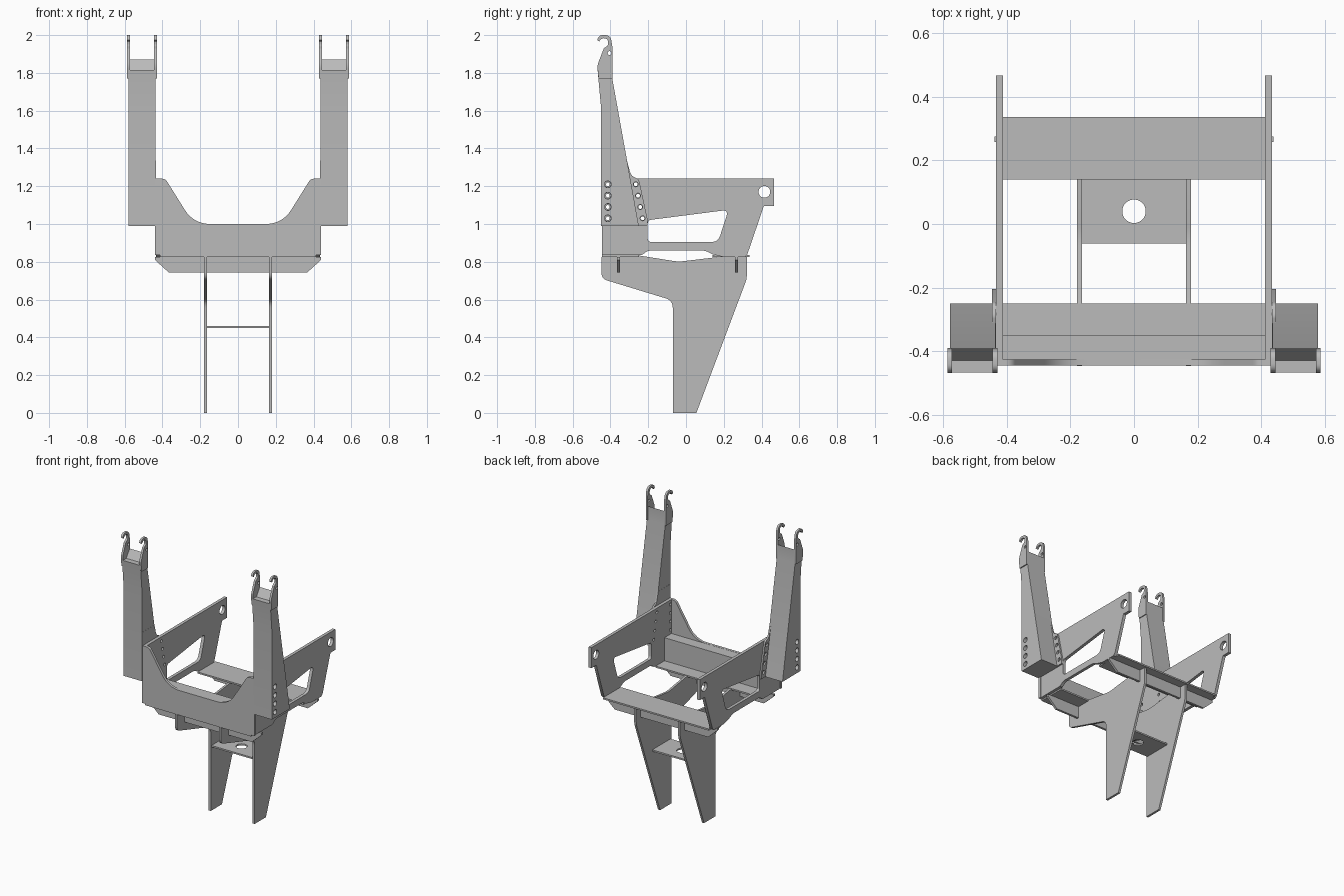
import bpy
import bmesh
import math
from mathutils import Matrix, Vector

cube = bpy.data.objects.get("Cube")
if cube:
    bpy.data.objects.remove(cube, do_unlink=True)

steel = bpy.data.materials.new("grey steel")
steel.use_nodes = True
GREY = (0.5, 0.5, 0.5, 1)
steel.diffuse_color = GREY
steel.node_tree.nodes["Principled BSDF"].inputs["Base Color"].default_value = GREY

# Local outline axes mapped to world: outline u, outline v, thickness
AXES = {
    "x": Matrix(((0, 0, 1, 0), (1, 0, 0, 0), (0, 1, 0, 0), (0, 0, 0, 1))),
    "y": Matrix(((1, 0, 0, 0), (0, 0, -1, 0), (0, 1, 0, 0), (0, 0, 0, 1))),
    "z": Matrix.Identity(4),
}


def circle(u, v, r, n=24):
    return [(u + r * math.cos(math.tau * i / n), v + r * math.sin(math.tau * i / n))
            for i in range(n)]


def rect(u0, u1, v0, v1):
    return [(u0, v0), (u1, v0), (u1, v1), (u0, v1)]


def rounded(points, steps=8):
    """Corners given as (u, v, setback) become smooth bends."""
    out = []
    for i, p in enumerate(points):
        c = Vector(p[:2])
        if len(p) == 2:
            out.append(tuple(c))
            continue
        a = c + (Vector(points[i - 1][:2]) - c).normalized() * p[2]
        b = c + (Vector(points[(i + 1) % len(points)][:2]) - c).normalized() * p[2]
        for k in range(steps + 1):
            t = k / steps
            out.append(tuple(a * (1 - t) ** 2 + c * 2 * t * (1 - t) + b * t * t))
    return out


def symmetric(half):
    return half + [(-p[0],) + tuple(p[1:]) for p in reversed(half)]


def plate(name, axis, lo, hi, outline, holes=()):
    """Flat plate with cut-outs, spanning lo..hi along an axis."""
    curve = bpy.data.curves.new(name, "CURVE")
    curve.dimensions = "2D"
    curve.fill_mode = "BOTH"
    curve.extrude = abs(hi - lo) / 2
    for loop in (rounded(outline), *holes):
        spline = curve.splines.new("POLY")
        spline.points.add(len(loop) - 1)
        for point, (u, v) in zip(spline.points, loop):
            point.co = (u, v, 0, 1)
        spline.use_cyclic_u = True
    temp = bpy.data.objects.new(name + "_outline", curve)
    bpy.context.collection.objects.link(temp)
    graph = bpy.context.evaluated_depsgraph_get()
    mesh = bpy.data.meshes.new_from_object(temp.evaluated_get(graph))
    bpy.data.objects.remove(temp, do_unlink=True)
    bpy.data.curves.remove(curve)

    shift = Vector([(lo + hi) / 2 if a == axis else 0 for a in "xyz"])
    bm = bmesh.new()
    bm.from_mesh(mesh)
    bm.transform(Matrix.Translation(shift) @ AXES[axis])
    bmesh.ops.remove_doubles(bm, verts=bm.verts, dist=0.0001)
    bmesh.ops.recalc_face_normals(bm, faces=bm.faces)
    bm.to_mesh(mesh)
    bm.free()
    mesh.shade_smooth()
    mesh.set_sharp_from_angle(angle=math.radians(30))
    mesh.materials.clear()
    mesh.materials.append(steel)
    mesh.name = name
    obj = bpy.data.objects.new(name, mesh)
    bpy.context.collection.objects.link(obj)
    return obj


# Bolt rows shared by the posts and the side plates
BOLT_Z = [1.03 + 0.06 * i for i in range(4)]
front_bolts = [(-0.414, z) for z in BOLT_Z]
rear_bolts = [(-0.23 - 0.2 * (z - 1.03), z) for z in BOLT_Z]

side_outline = [(-0.427, 0.835), (-0.235, 0.835), (-0.2, 0.86, 0.02), (0.1, 0.86, 0.02),
                (0.14, 0.84), (0.2, 0.825), (0.31, 0.825), (0.325, 0.84),
                (0.412, 1.095), (0.467, 1.095), (0.467, 1.24), (-0.427, 1.24)]
window = rounded([(-0.203, 0.905, 0.02), (0.17, 0.905, 0.035), (0.225, 1.075, 0.035),
                  (-0.203, 1.02, 0.02)])
leg_outline = [(-0.447, 0.825), (-0.447, 0.71, 0.03), (-0.07, 0.595, 0.04), (-0.07, 0),
               (0.055, 0), (0.322, 0.71, 0.02), (0.322, 0.825), (0.21, 0.83),
               (-0.04, 0.8, 0.03), (-0.26, 0.835), (-0.28, 0.825)]
post_outline = [(-0.45, 0.99), (-0.25, 0.99), (-0.392, 1.78), (-0.392, 1.87),
                (-0.43, 1.815), (-0.468, 1.815), (-0.45, 1.62)]
flange_outline = [(-0.45, 0.99), (-0.205, 0.99), (-0.205, 1.03), (-0.25, 1.24, 0.02),
                  (-0.29, 1.25, 0.03), (-0.312, 1.335), (-0.45, 1.335)]
hook_outline = [(-0.463, 1.77), (-0.47, 1.84, 0.02), (-0.435, 1.93), (-0.413, 1.945, 0.01),
                (-0.413, 1.982, 0.02), (-0.45, 1.985, 0.02), (-0.459, 1.966),
                (-0.47, 1.974), (-0.46, 2.0, 0.02), (-0.4, 2.0, 0.03),
                (-0.39, 1.94), (-0.39, 1.77)]

for side, s in (("left", 1), ("right", -1)):
    plate(side + "_side_plate", "x", s * 0.413, s * 0.435, side_outline,
          [window, circle(0.415, 1.17, 0.031, 32)]
          + [circle(y, z, 0.01) for y, z in front_bolts + rear_bolts])
    plate(side + "_leg", "x", s * 0.164, s * 0.18, leg_outline)
    # Upright post with its bolting flange and a pair of hooks
    plate(side + "_post", "x", s * 0.447, s * 0.58, post_outline,
          [circle(y, z, 0.018) for y, z in front_bolts])
    plate(side + "_post_inner_wall", "x", s * 0.436, s * 0.447, post_outline,
          [circle(y, z, 0.016) for y, z in front_bolts])
    plate(side + "_post_flange", "x", s * 0.435, s * 0.4465, flange_outline,
          [circle(y, z, 0.016) for y, z in front_bolts]
          + [circle(y, z, 0.013) for y, z in rear_bolts])
    for part, lo, hi in (("inner", 0.43, 0.445), ("outer", 0.573, 0.588)):
        plate(f"{side}_{part}_hook", "x", s * lo, s * hi, hook_outline,
              [circle(-0.405, 1.905, 0.01)])

# Front plate with its dished top edge
plate("front_plate", "y", -0.446, -0.427,
      symmetric([(0.44, 0.835), (0.44, 1.24), (0.385, 1.24, 0.02), (0.235, 1.0, 0.09)]))

# Cross beams: flat flange above a chamfered web
web_outline = symmetric([(0.44, 0.825), (0.44, 0.81), (0.365, 0.742)])
for end, y0, y1, web_y in (("front", -0.446, -0.25, -0.357), ("rear", 0.14, 0.337, 0.267)):
    plate(end + "_beam_flange", "z", 0.825, 0.836, rect(-0.414, 0.414, y0, y1))
    plate(end + "_beam_web", "y", web_y - 0.008, web_y + 0.008, web_outline)

# Raised step behind the front plate
plate("front_step_top", "z", 0.988, 0.999, rect(-0.414, 0.414, -0.428, -0.349))
plate("front_step_riser", "y", -0.36, -0.349, rect(-0.414, 0.414, 0.836, 0.988))

# Shelf between the legs
plate("leg_shelf", "z", 0.449, 0.46, rect(-0.165, 0.165, -0.062, 0.142),
      [circle(0, 0.04, 0.037, 32)])
